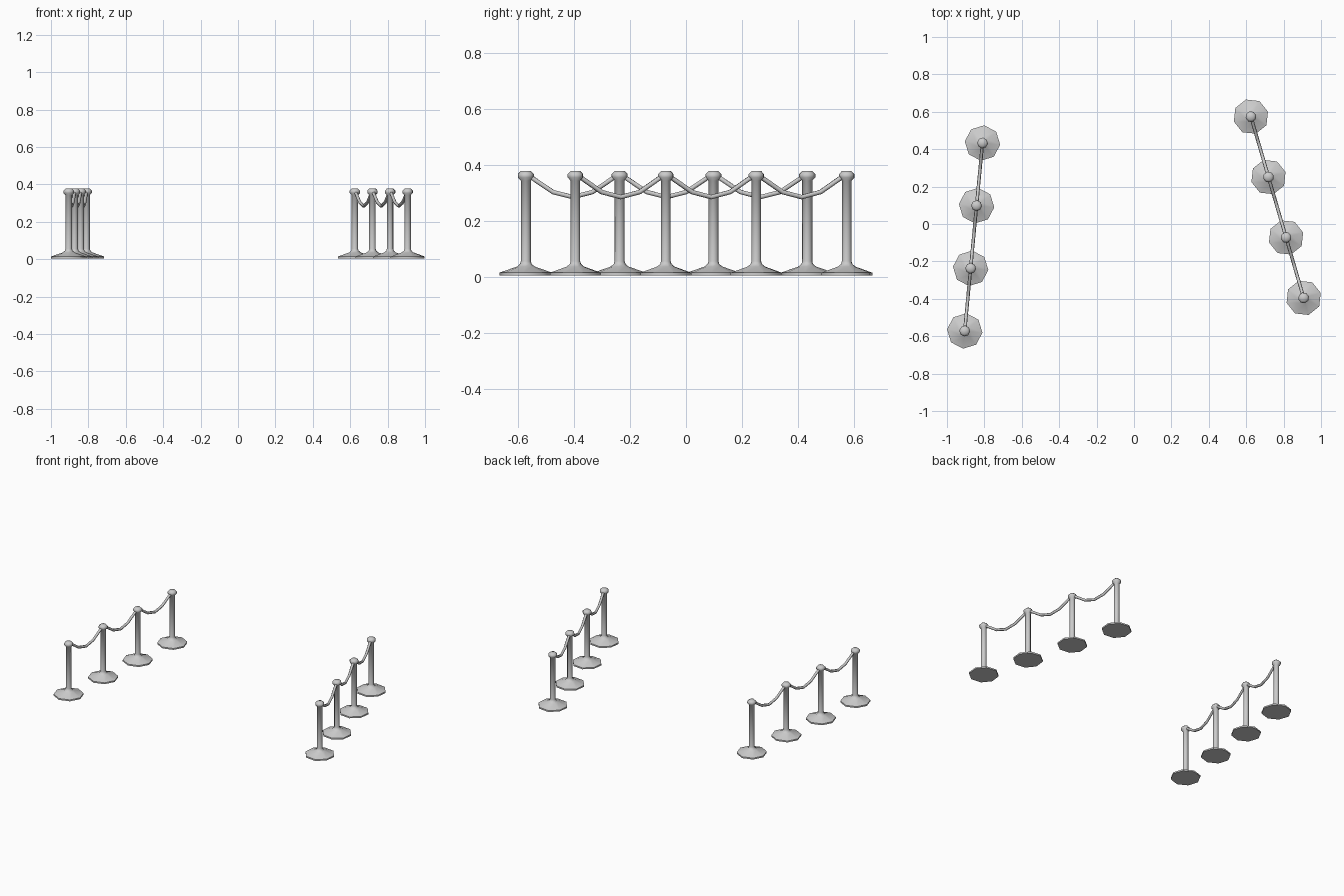
import bpy, bmesh
from math import atan2, cos, sin, pi, radians
from mathutils import Vector

if "Cube" in bpy.data.objects:
    bpy.data.objects.remove(bpy.data.objects["Cube"])

# Post outline as (radius, height), bottom to top
PROFILE = [(0.095, 0.004), (0.095, 0.014), (0.032, 0.036), (0.021, 0.045),
           (0.018, 0.055), (0.018, 0.343), (0.029, 0.354), (0.029, 0.366),
           (0.018, 0.377)]
SIDES = 8


def smooth(obj):
    bpy.ops.object.select_all(action='DESELECT')
    bpy.context.view_layer.objects.active = obj
    obj.select_set(True)
    bpy.ops.object.shade_smooth_by_angle(angle=radians(50))


def make_post(name, pos, turn):
    bm = bmesh.new()
    rings = [[bm.verts.new((r * cos(2 * pi * i / SIDES), r * sin(2 * pi * i / SIDES), z))
              for i in range(SIDES)] for r, z in PROFILE]
    for low, high in zip(rings, rings[1:]):
        for i in range(SIDES):
            j = (i + 1) % SIDES
            bm.faces.new((low[i], low[j], high[j], high[i]))
    bm.faces.new(rings[0][::-1])
    bm.faces.new(rings[-1])
    mesh = bpy.data.meshes.new(name)
    bm.to_mesh(mesh)
    bm.free()
    obj = bpy.data.objects.new(name, mesh)
    bpy.context.collection.objects.link(obj)
    obj.location = pos
    obj.rotation_euler.z = turn
    smooth(obj)


def make_rope(name, a, b):
    # Sagging rope: (fraction along the span, height)
    sag = [(0, 0.361), (0.06, 0.354), (0.29, 0.302), (0.5, 0.284),
           (0.71, 0.302), (0.94, 0.354), (1, 0.361)]
    curve = bpy.data.curves.new(name, 'CURVE')
    curve.dimensions = '3D'
    curve.bevel_depth = 0.009
    curve.bevel_resolution = 1
    curve.use_fill_caps = True
    spline = curve.splines.new('POLY')
    spline.points.add(len(sag) - 1)
    for point, (t, z) in zip(spline.points, sag):
        p = a.lerp(b, t)
        point.co = (p.x, p.y, z, 1)
    obj = bpy.data.objects.new(name, curve)
    bpy.context.collection.objects.link(obj)


# Two rows of four posts, each joined by three ropes
def make_row(side, start, end):
    start, end = Vector((*start, 0)), Vector((*end, 0))
    d = end - start
    turn = atan2(d.y, d.x) - pi / 2
    spots = [start.lerp(end, i / 3) for i in range(4)]
    for i, p in enumerate(spots):
        make_post(f"{side}_post_{i + 1}", p, turn)
    for i in range(3):
        make_rope(f"{side}_rope_{i + 1}", spots[i], spots[i + 1])


make_row("left", (-0.905, -0.572), (-0.81, 0.433))
make_row("right", (0.907, -0.395), (0.625, 0.574))
